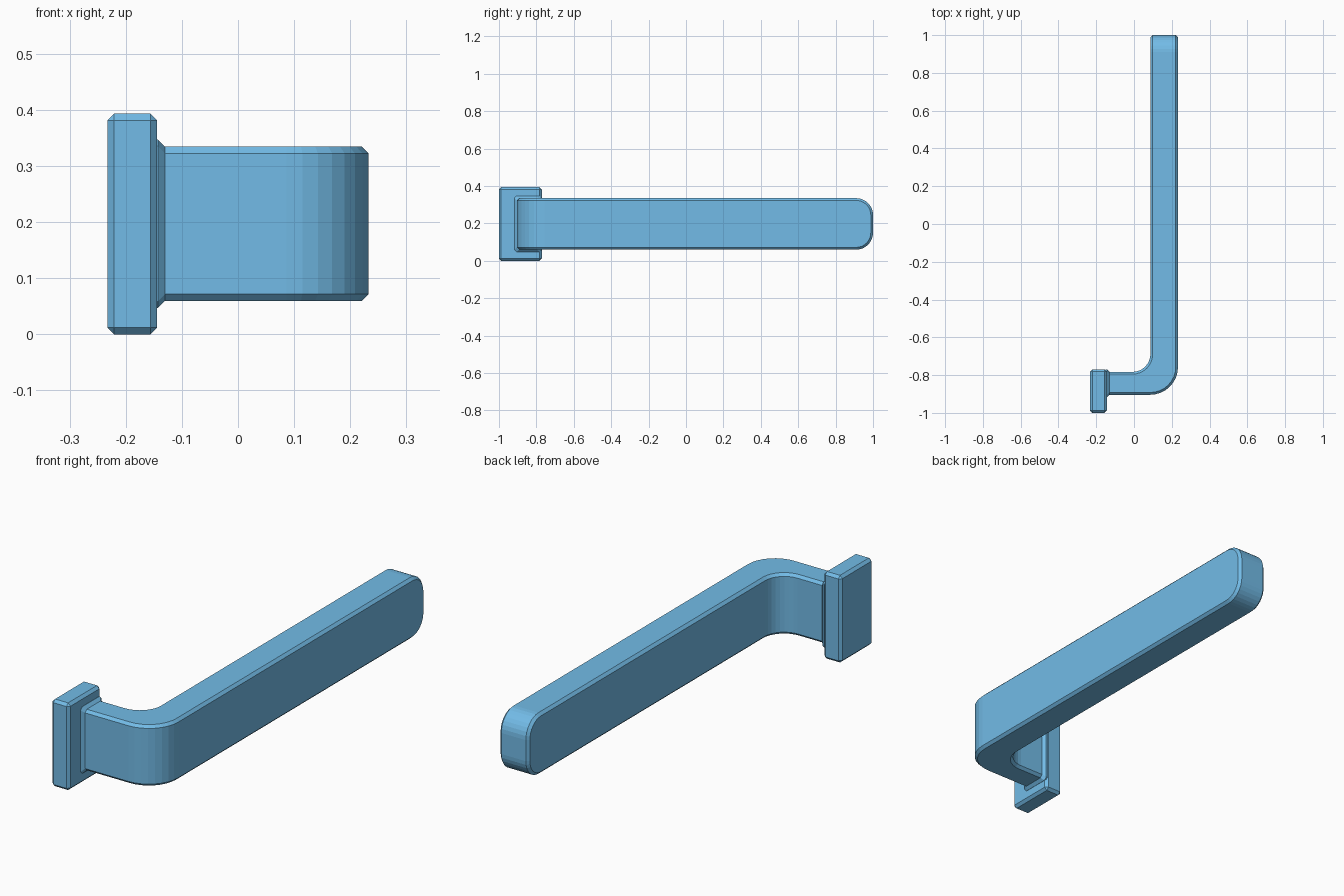
import bpy, bmesh
from math import sin, cos, pi
from mathutils import Vector

if "Cube" in bpy.data.objects:
    bpy.data.objects.remove(bpy.data.objects["Cube"])

C = 0.012            # chamfer width
H = 0.1375           # half height of the lever
ZC = 0.197           # height of the lever centre line
XI, XO = 0.087, 0.233    # inner and outer side of the grip
YI, YO = -0.783, -0.904  # inner and outer side of the neck
RI, RO, RT = 0.095, 0.147, 0.09  # inner bend, outer bend, tip radius

blue = bpy.data.materials.new("blue")
blue.diffuse_color = (0.17, 0.5, 0.8, 1)
blue.use_nodes = True
blue.node_tree.nodes["Principled BSDF"].inputs["Base Color"].default_value = blue.diffuse_color


def add_object(name, bm):
    bmesh.ops.recalc_face_normals(bm, faces=bm.faces[:])
    mesh = bpy.data.meshes.new(name)
    bm.to_mesh(mesh)
    bm.free()
    mesh.materials.append(blue)
    ob = bpy.data.objects.new(name, mesh)
    bpy.context.collection.objects.link(ob)
    return ob


def mirror(pts):
    top = [(p.x, p.y, ZC + z) for p, z in pts]
    return top + [(p.x, p.y, ZC - z) for p, z in reversed(pts)]


def section(inner, outer, d, h=H):
    """Chamfered section: four top points, mirrored below."""
    return mirror([(inner, h - C), (inner + d * C, h), (outer - d * C, h), (outer, h - C)])


# Mounting plate with chamfered edges
bm = bmesh.new()
bmesh.ops.create_cube(bm, size=1)
for v in bm.verts:
    v.co = Vector((-0.1885 + v.co.x * 0.089, -0.885 + v.co.y * 0.23, 0.1965 + v.co.z * 0.393))
bmesh.ops.bevel(bm, geom=bm.edges[:], offset=C, segments=1, affect='EDGES')
add_object("mounting_plate", bm)

# Lever: flared collar, neck, bend, grip and rounded tip as one loft
rings = []
down = Vector((0, -1))
for x, flare in ((-0.15, 0.013), (-0.143, 0.013), (-0.130, 0)):
    rings.append(section(Vector((x, YI + flare)), Vector((x, YO - flare)), down, H + flare))

ci = Vector((XI - RI, YI + RI))
co = Vector((XO - RO, YO + RO))
N = 8
for i in range(N + 1):
    a = pi / 2 * i / N
    d = Vector((sin(a), -cos(a)))
    rings.append(section(ci + d * RI, co + d * RO, d))

for i in range(N + 1):
    t = pi / 2 * i / N
    ys, zs = 1 - RT + (RT - C) * sin(t), H - RT + (RT - C) * cos(t)
    yt, zt = 1 - RT + RT * sin(t), H - RT + RT * cos(t)
    rings.append(mirror([(Vector((XI, ys)), zs), (Vector((XI + C, yt)), zt),
                         (Vector((XO - C, yt)), zt), (Vector((XO, ys)), zs)]))

bm = bmesh.new()
loops = [[bm.verts.new(p) for p in r] for r in rings]
for a, b in zip(loops, loops[1:]):
    for k in range(8):
        n = (k + 1) % 8
        bm.faces.new((a[k], a[n], b[n], b[k]))
bm.faces.new(loops[0])
e = loops[-1]
for k in range(3):
    bm.faces.new((e[k], e[k + 1], e[6 - k], e[7 - k]))
add_object("lever_handle", bm)
